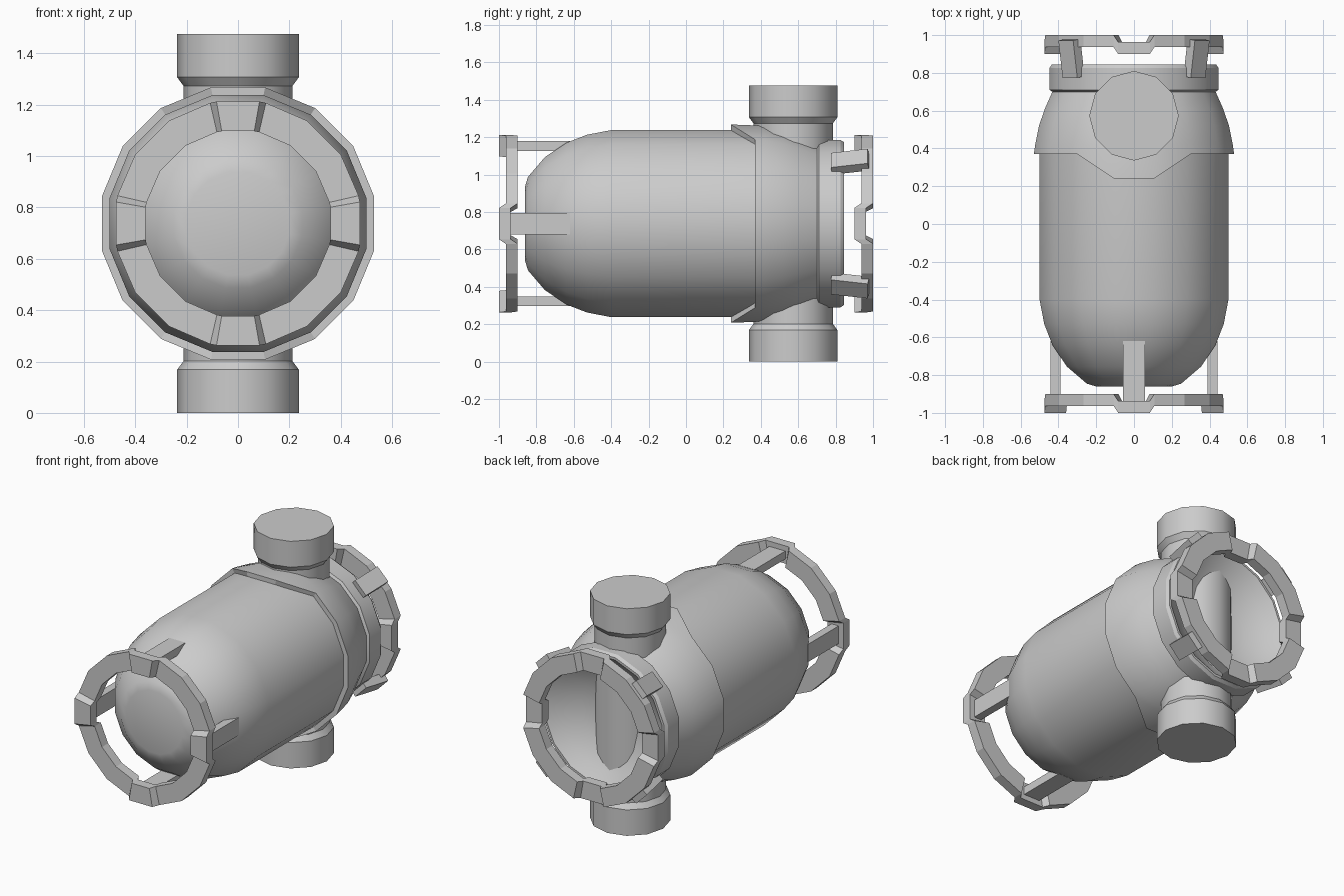
import bpy, bmesh, math
from mathutils import Matrix, Vector

if "Cube" in bpy.data.objects:
    bpy.data.objects.remove(bpy.data.objects["Cube"])

CZ = 0.7375          # height of the main horizontal axis
PIPE_Y = 0.573       # position of the vertical pipe


def finish(name, bm, smooth=True):
    bmesh.ops.recalc_face_normals(bm, faces=bm.faces[:])
    mesh = bpy.data.meshes.new(name)
    bm.to_mesh(mesh)
    bm.free()
    ob = bpy.data.objects.new(name, mesh)
    bpy.context.collection.objects.link(ob)
    if smooth:
        bpy.ops.object.select_all(action='DESELECT')
        ob.select_set(True)
        bpy.context.view_layer.objects.active = ob
        bpy.ops.object.shade_smooth_by_angle(angle=math.radians(32))
    return ob


def along_y(r, a, t):
    return Vector((r * math.sin(a), t, CZ + r * math.cos(a)))


def along_z(r, a, t):
    return Vector((r * math.sin(a), PIPE_Y + r * math.cos(a), t))


def lathe(name, profile, angles, place, closed=False, shift=None, smooth=True):
    """Spin (t, r) points; open profiles get end caps, closed ones form a loop.
    shift(k, i) moves point i of spoke k along the axis."""
    bm = bmesh.new()
    rings = [[bm.verts.new(place(r, a, t + (shift(k, i) if shift else 0)))
              for k, a in enumerate(angles)] for i, (t, r) in enumerate(profile)]
    n, m = len(angles), len(profile)
    for i in range(m if closed else m - 1):
        p, q = rings[i], rings[(i + 1) % m]
        for k in range(n):
            j = (k + 1) % n
            bm.faces.new((p[k], p[j], q[j], q[k]))
    if not closed:
        bm.faces.new(rings[0])
        bm.faces.new(rings[-1])
    return finish(name, bm, smooth)


def bar(name, size, y, r, angle, tilt=0):
    bm = bmesh.new()
    m = (Matrix.Translation((0, 0, CZ)) @ Matrix.Rotation(angle, 4, 'Y')
         @ Matrix.Translation((0, y, r)) @ Matrix.Rotation(tilt, 4, 'X')
         @ Matrix.Diagonal((*size, 1)))
    bmesh.ops.create_cube(bm, size=1, matrix=m)
    return finish(name, bm, False)


STEP = math.pi / 8
sixteen = [STEP * (k + 0.5) for k in range(16)]
C = 1 / math.cos(STEP / 2)   # flat-to-flat radius to corner radius

# Main tank with rounded front
tank = [(-0.86, 0.20), (-0.845, 0.25), (-0.755, 0.355), (-0.64, 0.432),
        (-0.53, 0.475), (-0.40, 0.50), (0.45, 0.50)]
lathe("tank", [(t, r * C) for t, r in tank], sixteen, along_y)

# Rear shell: front lip reaches forward at top and bottom, dished outlet at the back
shell = [(0.37, 0.49), (0.37, 0.53), (0.42, 0.523), (0.52, 0.503), (0.61, 0.472),
         (0.70, 0.432), (0.71, 0.448), (0.825, 0.448), (0.845, 0.435),
         (0.845, 0.42), (0.79, 0.35), (0.73, 0.24), (0.70, 0.12), (0.695, 0.02)]


def lip(k, i):
    return -0.13 if i < 2 and k in (15, 0, 7, 8) else 0


lathe("rear_shell", [(t, r * C) for t, r in shell], sixteen, along_y, shift=lip)

# Vertical pipe with wider capped ends
half = [(0, 0.237), (0.168, 0.237), (0.202, 0.212)]
pipe = half + [(2 * CZ - t, r) for t, r in reversed(half)]
lathe("vertical_pipe", pipe, [math.pi / 6 * k for k in range(12)], along_z)

# Guard rings with four stepped tabs each
ring_angles = [math.radians(90 * q + d) for q in range(4)
               for d in (-10, 10, 13, 33.75, 56.25, 77)]


def tab(k, i):
    return -0.037 if k % 6 < 2 else 0


for name, y in (("front_guard_ring", -0.963), ("rear_guard_ring", 0.937)):
    lathe(name, [(y, 0.365), (y, 0.482), (y + 0.063, 0.482), (y + 0.063, 0.365)],
          ring_angles, along_y, closed=True, shift=tab, smooth=False)

# Struts: straight on the front, tilted outward on the rear diagonals
for q in range(4):
    a = math.pi / 2 * q
    bar(f"front_strut_{q + 1}", (0.115, 0.33, 0.052), -0.785, 0.415, a)
    bar(f"rear_strut_{q + 1}", (0.11, 0.20, 0.055), 0.877, 0.468, a + math.pi / 4,
        math.radians(9))
